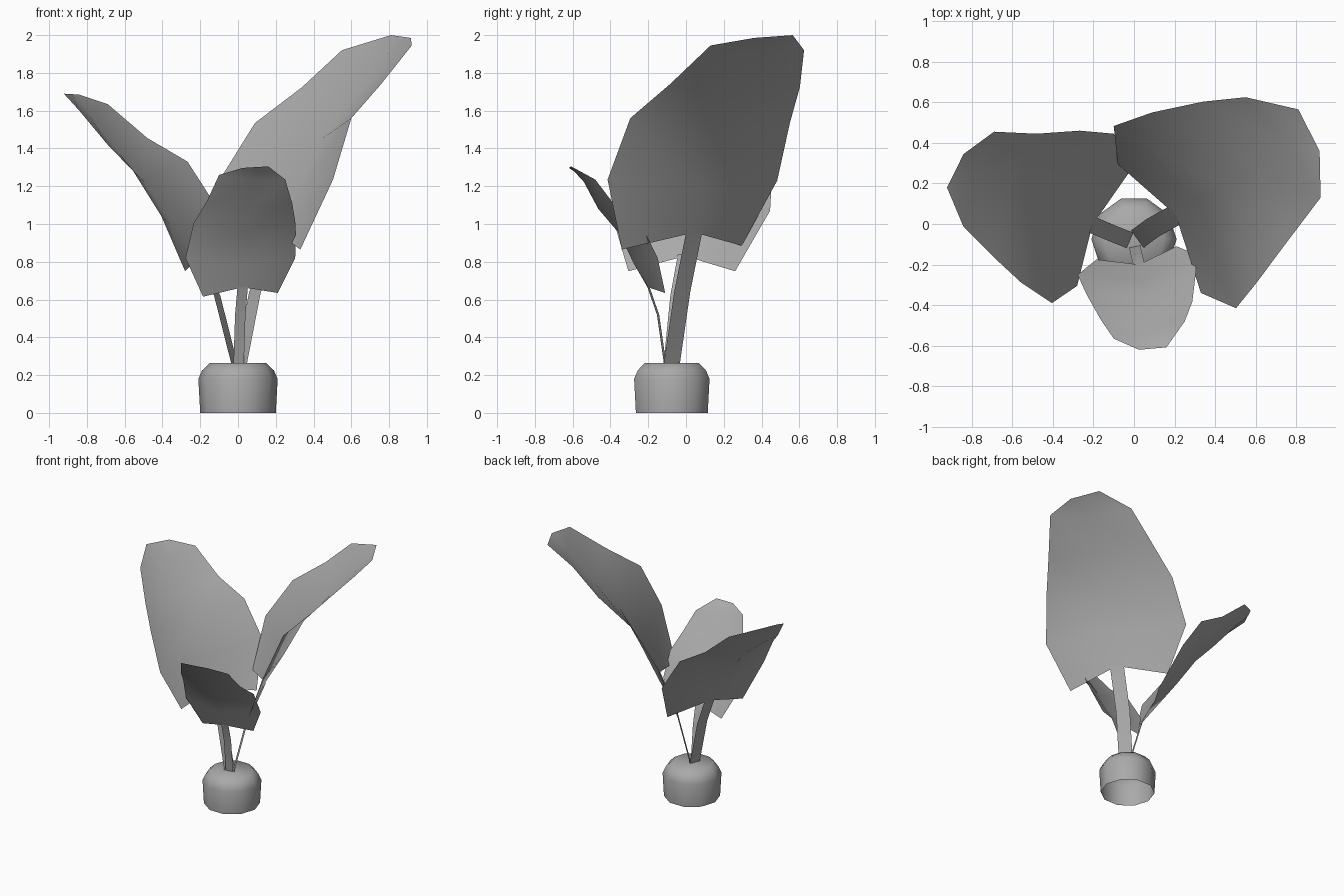
import bpy, math
from mathutils import Vector

if "Cube" in bpy.data.objects:
    bpy.data.objects.remove(bpy.data.objects["Cube"])

# Mid grey for the whole plant
grey = bpy.data.materials.new("mid_grey")
grey.diffuse_color = (0.4, 0.4, 0.4, 1)
grey.use_nodes = True
grey.node_tree.nodes["Principled BSDF"].inputs["Base Color"].default_value = grey.diffuse_color


def make(name, verts, faces):
    me = bpy.data.meshes.new(name)
    me.from_pydata([tuple(v) for v in verts], [], faces)
    me.update()
    me.materials.append(grey)
    ob = bpy.data.objects.new(name, me)
    bpy.context.collection.objects.link(ob)
    bpy.ops.object.select_all(action='DESELECT')
    ob.select_set(True)
    bpy.context.view_layer.objects.active = ob
    bpy.ops.object.shade_smooth_by_angle(angle=math.radians(50))
    return ob


def grid_faces(rows, cols):
    return [(r * cols + c, r * cols + c + 1, (r + 1) * cols + c + 1, (r + 1) * cols + c)
            for r in range(rows - 1) for c in range(cols - 1)]


def leaf(name, left, right, heart, folds=(0.14, 0.138, 0.087, 0.05)):
    """Margins run from base to tip; the midrib is sunk below them."""
    left, right = [Vector(p) for p in left], [Vector(p) for p in right]
    mid = [(a + b) / 2 for a, b in zip(left, right)]
    width = (left[1] - right[1]).length
    rib = [Vector(heart)]
    for i, d in enumerate(folds, 1):
        n = (right[i] - left[i]).cross(mid[i + 1] - mid[i - 1]).normalized()
        if n.z > 0:
            n = -n
        rib.append(mid[i] + n * d * width)
    rib.append(mid[-1])
    verts = [p for row in zip(left, rib, right) for p in row]
    return make(name, verts, grid_faces(len(left), 3))


def stem(name, path, across):
    """Flat ribbon stalk."""
    a = Vector(across) / 2
    verts = [Vector(p) + s * a for p in path for s in (-1, 1)]
    return make(name, verts, grid_faces(len(path), 2))


# Ten-sided pot, closed at the top and open below
profile = [(0.2, 0), (0.21, 0.18), (0.19, 0.225), (0.15, 0.265)]
n = 10
pot = []
for r, z in profile:
    for k in range(n):
        t = 2 * math.pi * k / n
        pot.append((r * math.cos(t), -0.075 + r * math.sin(t), z))
faces = [(j * n + k, j * n + (k + 1) % n, (j + 1) * n + (k + 1) % n, (j + 1) * n + k)
         for j in range(len(profile) - 1) for k in range(n)]
faces.append(tuple(range(3 * n, 4 * n)))
make("pot", pot, faces)

# Large leaf, back right
leaf("large_leaf",
     [(-.08, .295, .885), (-.1, .483, 1.23), (.09, .55, 1.535),
      (.34, .603, 1.725), (.55, .625, 1.92), (.81, .565, 2.0)],
     [(.33, -.34, .865), (.503, -.415, 1.235), (.6, -.295, 1.56),
      (.757, -.085, 1.74), (.92, .13, 1.945), (.915, .36, 1.985)],
     (.205, .045, .955))
stem("large_stem", [(.012, -.078, .24), (.09, -.02, .64), (.205, .045, .965)], (.062, -.085, 0))

# Medium leaf, left
leaf("medium_leaf",
     [(-.28, -.305, .75), (-.405, -.39, 1.04), (-.555, -.29, 1.28),
      (-.69, -.165, 1.42), (-.84, -.015, 1.6), (-.922, .18, 1.69)],
     [(-.02, .26, .75), (-.1, .445, 1.07), (-.267, .46, 1.33),
      (-.48, .445, 1.455), (-.69, .455, 1.635), (-.84, .345, 1.685)],
     (-.205, -.005, .83))
stem("medium_stem", [(-.014, -.083, .24), (-.11, -.045, .62), (-.205, -.005, .84)], (.033, .076, 0))

# Small leaf, front
leaf("small_leaf",
     [(-.185, -.175, .615), (-.278, -.25, .82), (-.235, -.345, 1.005),
      (-.165, -.47, 1.12), (-.1, -.565, 1.26), (.025, -.62, 1.297)],
     [(.21, -.11, .635), (.303, -.15, .82), (.305, -.24, 1.0),
      (.287, -.385, 1.11), (.25, -.48, 1.235), (.16, -.608, 1.305)],
     (.025, -.2, .665))
stem("small_stem", [(.003, -.108, .24), (.012, -.148, .52), (.025, -.2, .67)], (.055, .012, 0))
